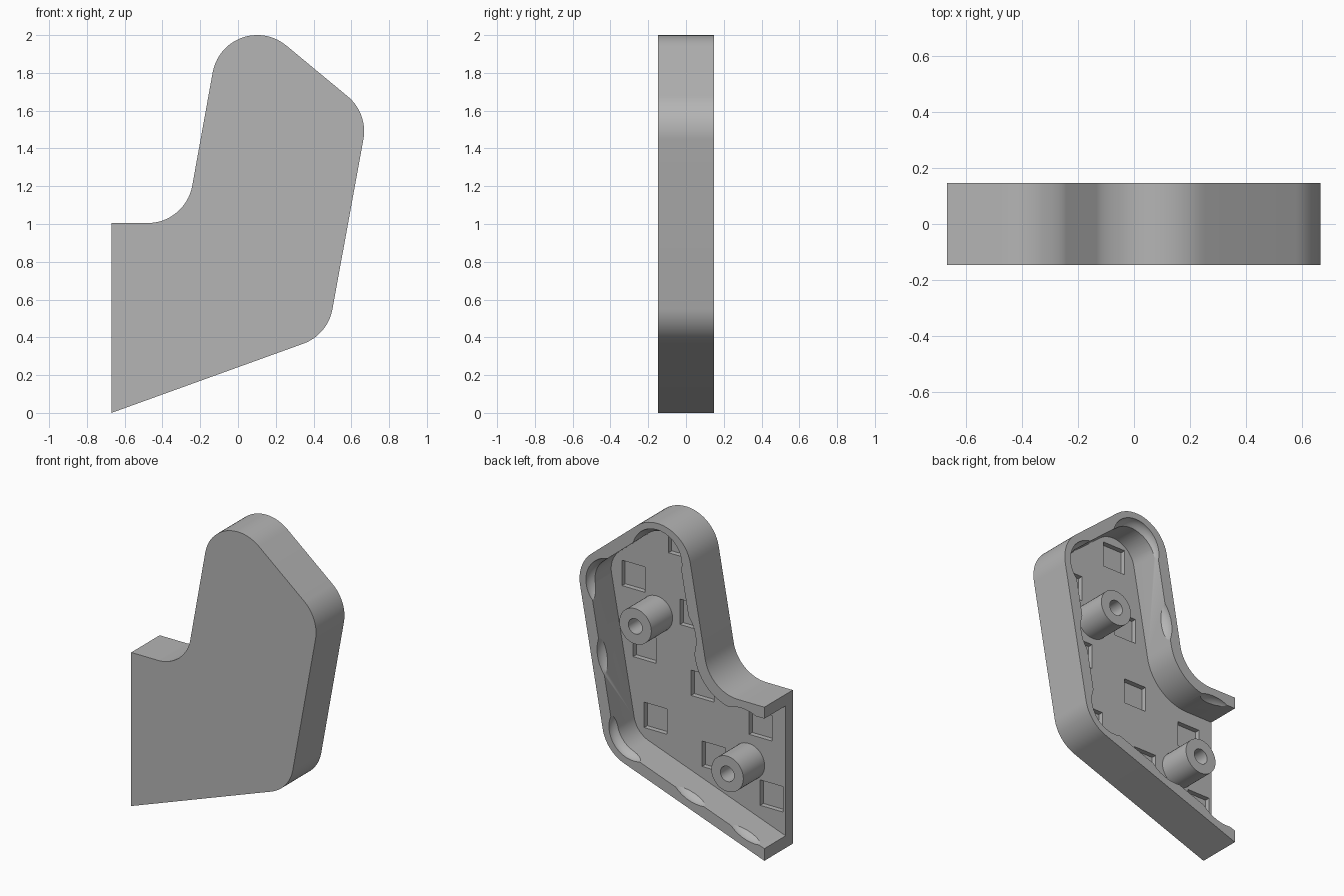
import bpy, bmesh, math
from mathutils import Vector

cube = bpy.data.objects.get("Cube")
if cube:
    bpy.data.objects.remove(cube, do_unlink=True)

grey = bpy.data.materials.new("plain_grey")
grey.use_nodes = True
GREY = (0.46, 0.46, 0.46, 1)
grey.diffuse_color = GREY
grey.node_tree.nodes["Principled BSDF"].inputs["Base Color"].default_value = GREY

HALF = 0.147       # half the depth of the cover
FLOOR = -0.073     # inner surface of the front plate
WALL = 0.075
ROUND = 0.24
# Outline corners, counter-clockwise: (x, z, rounding direction)
CORNERS = [(-0.67, 0, 0), (0.475, 0.413, 1), (0.689, 1.586, 1),
           (-0.061, 2.207, 1), (-0.278, 1.005, -1), (-0.67, 1.005, 0)]


def outline(inset):
    """Rounded outline moved inwards; the last edge (open end) moves outwards."""
    pts = [Vector(c[:2]) for c in CORNERS]
    n = len(pts)
    lines = []
    for i in range(n):
        d = (pts[(i + 1) % n] - pts[i]).normalized()
        shift = inset if i < n - 1 else -2 * inset
        lines.append((pts[i] + Vector((-d.y, d.x)) * shift, d))
    result = []
    for i in range(n):
        (p, d), (q, e) = lines[i - 1], lines[i]
        t = (q - p).cross(e) / d.cross(e)
        v = p + d * t
        sign = CORNERS[i][2]
        if not sign:
            result.append(v)
            continue
        r = ROUND - sign * inset
        turn = d.angle(e)
        start = v - d * r * math.tan(turn / 2)
        centre = start + Vector((-d.y, d.x)) * r * sign
        a0 = math.atan2(start.y - centre.y, start.x - centre.x)
        steps = 20
        for k in range(steps + 1):
            a = a0 + sign * turn * k / steps
            result.append(centre + Vector((math.cos(a), math.sin(a))) * r)
    return result


def new_object(name, bm):
    bmesh.ops.recalc_face_normals(bm, faces=bm.faces)
    mesh = bpy.data.meshes.new(name)
    bm.to_mesh(mesh)
    bm.free()
    mesh.materials.append(grey)
    obj = bpy.data.objects.new(name, mesh)
    bpy.context.collection.objects.link(obj)
    return obj


def prism(name, points, y0, y1):
    bm = bmesh.new()
    face = bm.faces.new([bm.verts.new((p.x, y0, p.y)) for p in points])
    out = bmesh.ops.extrude_face_region(bm, geom=[face])
    verts = [g for g in out["geom"] if isinstance(g, bmesh.types.BMVert)]
    bmesh.ops.translate(bm, verts=verts, vec=(0, y1 - y0, 0))
    return new_object(name, bm)


def disc(x, z, radius, count=40):
    return [Vector((x + radius * math.cos(math.tau * k / count),
                    z + radius * math.sin(math.tau * k / count))) for k in range(count)]


def square(x, z, half):
    return [Vector((x + a * half, z + b * half))
            for a, b in ((-1, -1), (1, -1), (1, 1), (-1, 1))]


def hollow(x, z, radius, depth):
    """Flattened ball used to scoop a shallow lens out of the rim."""
    bm = bmesh.new()
    bmesh.ops.create_uvsphere(bm, u_segments=48, v_segments=24, radius=radius)
    for v in bm.verts:
        v.co = (v.co.x + x, v.co.y * depth / radius + HALF + 0.001, v.co.z + z)
    return new_object("scoop_cutter", bm)


def cut(target, cutter):
    cutter.hide_render = True
    mod = target.modifiers.new("cut", "BOOLEAN")
    mod.operation = "DIFFERENCE"
    mod.solver = "EXACT"
    mod.object = cutter
    bpy.context.view_layer.objects.active = target
    bpy.ops.object.modifier_apply(modifier=mod.name)
    bpy.data.objects.remove(cutter, do_unlink=True)


def smooth(obj):
    bpy.ops.object.select_all(action="DESELECT")
    obj.select_set(True)
    bpy.context.view_layer.objects.active = obj
    bpy.ops.object.shade_smooth_by_angle(angle=math.radians(25))


# Cover: front plate with a wall, open at the back and at one end
cover = prism("cover_shell", outline(0), -HALF, HALF)
cut(cover, prism("cavity_cutter", outline(WALL), FLOOR, HALF + 0.1))

# Square pockets in the plate, on a slanted lattice
for column, row in ((0, 0), (0, 1), (0, 2), (1, 0), (1, 1), (1, 2),
                    (2, 1), (2, 2), (-1, 0)):
    if column == -1:
        x, z = 0.095, 1.788
    else:
        x = 0.431 - 0.42 * column - 0.08 * row
        z = 1.483 - 0.142 * column - 0.443 * row
    cut(cover, prism("pocket_cutter", square(x, z, 0.083), FLOOR - 0.033, FLOOR + 0.02))

# Shallow scoops along the straight walls: wall point and inward direction
for x, z, dx, dz in ((0.512, 1.02, -0.98, 0.18), (-0.13, 0.274, -0.34, 0.94),
                     (-0.53, 0.13, -0.34, 0.94), (-0.146, 1.34, 0.98, -0.18),
                     (-0.5, 0.93, 0, -1)):
    cut(cover, hollow(x + dx * 0.225, z + dz * 0.225, 0.25, 0.125))

# Scoops in the rounded corners
for x, z in ((0.107, 1.778), (0.442, 1.495), (0.275, 0.58)):
    cut(cover, hollow(x, z, 0.18, 0.1))
smooth(cover)

# Hollow screw posts
for name, x, z in (("upper_post", 0.264, 1.284), ("lower_post", -0.402, 0.497)):
    post = prism(name, disc(x, z, 0.116), FLOOR - 0.005, HALF)
    cut(post, prism("bore_cutter", disc(x, z, 0.05), FLOOR + 0.002, HALF + 0.1))
    smooth(post)
